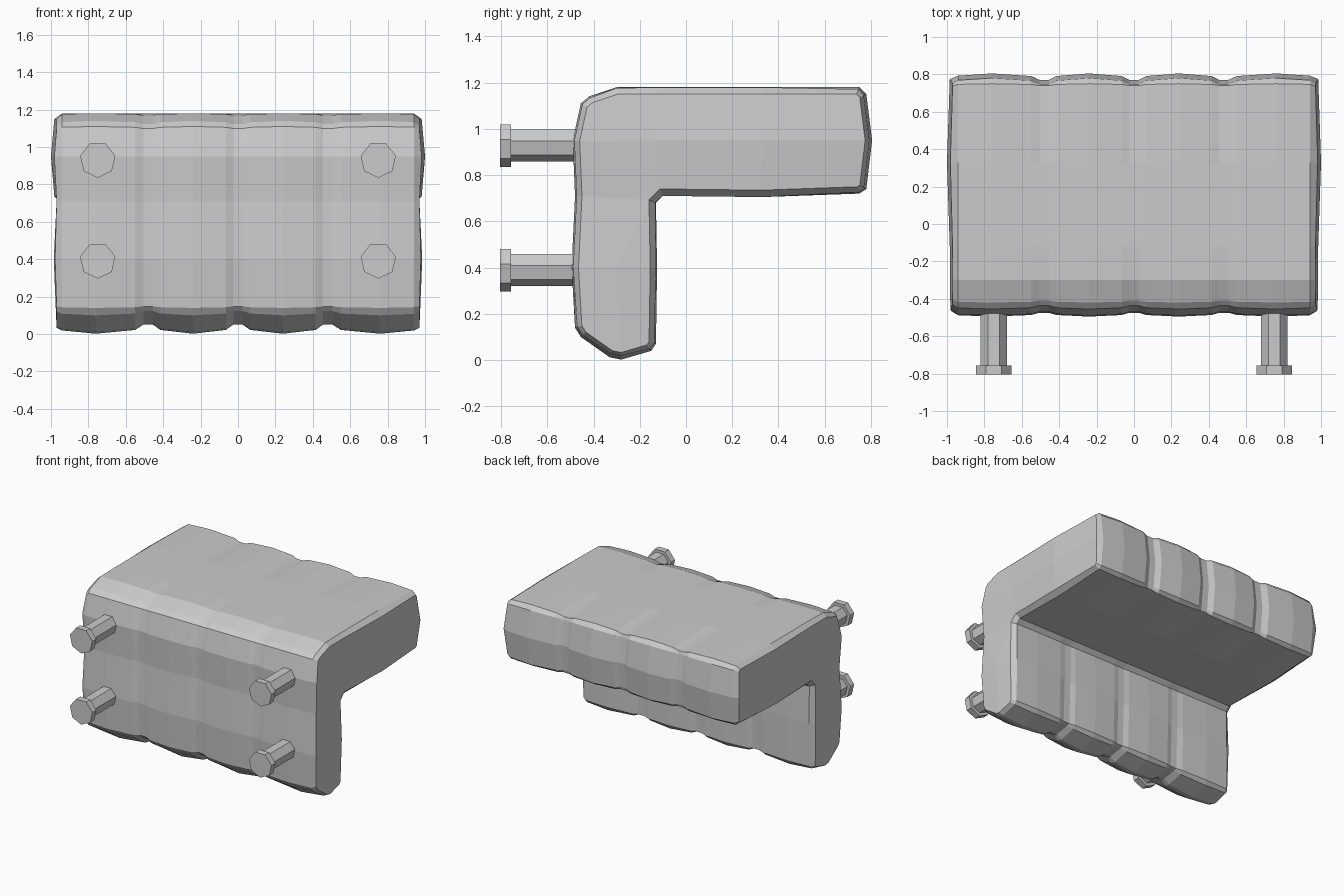
import bpy, bmesh
from math import pi
from mathutils import Vector, Matrix

if "Cube" in bpy.data.objects:
    bpy.data.objects.remove(bpy.data.objects["Cube"])

# L-shaped side profile: y, z, groove strength
P = [(-.30, 1.18, .3), (-.12, 1.18, .05), (.33, 1.18, .05), (.75, 1.18, .7),
     (.78, 1.15, 1), (.805, .95, 1), (.78, .74, .9), (.75, .72, .5),
     (.33, .705, 0), (-.10, .71, 0), (-.13, .68, .2), (-.125, .40, .4),
     (-.13, .07, .6), (-.15, .04, 1), (-.28, .002, 1.4), (-.33, .012, 1.4),
     (-.455, .10, 1), (-.48, .14, .8), (-.495, .40, .6), (-.48, .71, .6),
     (-.49, .95, .6), (-.455, 1.11, .6), (-.42, 1.14, .6)]
N = len(P)


def inward(i):
    """Mitred inward direction at profile point i."""
    a, b, c = (Vector(P[j % N][:2]) for j in (i - 1, i, i + 1))
    e, f = (b - a).normalized(), (c - b).normalized()
    n1, n2 = Vector((e.y, -e.x)), Vector((f.y, -f.x))
    m = (n1 + n2).normalized()
    return m / m.dot(n1)


IN = [inward(i) for i in range(N)]

# stations along x (bulges and grooves), mirrored: x, inset
half = [(0.025, .034), (.065, .014), (.24, 0), (.415, .014), (.455, .034),
        (.505, .034), (.55, .014), (.76, 0), (.94, .012)]
stations = [(-x, d) for x, d in reversed(half)] + half

bm = bmesh.new()
rings = []
for x, d in stations:
    rings.append([bm.verts.new((x, p[0] + IN[i].x * d * p[2], p[1] + IN[i].y * d * p[2]))
                  for i, p in enumerate(P)])

# bevelled ends
bulge = {5: .985, 2: .982, 8: .982, 20: .982, 11: .978, 18: .978}
ends = {}
for s in (-1, 1):
    ends[s] = [bm.verts.new((s * bulge.get(i, .97), p[0] + IN[i].x * .03, p[1] + IN[i].y * .03))
               for i, p in enumerate(P)]
rings = [ends[-1]] + rings + [ends[1]]
for a, b in zip(rings, rings[1:]):
    for i in range(N):
        j = (i + 1) % N
        bm.faces.new((a[i], a[j], b[j], b[i]))

# pillowed end caps around three high points
for s, r in ends.items():
    A, B, C = (bm.verts.new((s * x, y, z)) for x, y, z in
               ((1, .33, .95), (.985, -.12, .95), (.985, -.3, .4)))
    v = lambda *ids: [r[k] for k in ids]
    for f in ([A] + v(2, 3, 4, 5), [A] + v(5, 6, 7, 8), [A] + v(8, 9) + [B],
              [B] + v(1, 2) + [A], [B] + v(20, 21, 22, 0, 1), [B] + v(9, 10, 19, 20),
              [C] + v(10, 11), [C] + v(19, 10), [C] + v(18, 19),
              [C] + v(11, 12, 13, 14), [C] + v(14, 15, 16, 17, 18)):
        bm.faces.new(f)
bmesh.ops.recalc_face_normals(bm, faces=bm.faces)
me = bpy.data.meshes.new("padded_bracket")
bm.to_mesh(me)
bm.free()
bpy.context.collection.objects.link(bpy.data.objects.new("padded_bracket", me))


def bolt(name, x, z):
    """Seven-sided shaft and head pointing to the front, corner down."""
    b = bmesh.new()
    for rad, y0, y1 in ((.073, -.77, -.44), (.0965, -.805, -.757)):
        m = (Matrix.Translation((x, (y0 + y1) / 2, z)) @ Matrix.Rotation(pi / 2, 4, 'X')
             @ Matrix.Rotation(-pi / 2, 4, 'Z'))
        res = bmesh.ops.create_cone(b, cap_ends=True, segments=7, radius1=rad,
                                    radius2=rad, depth=y1 - y0)
        # put one corner on local +x before placing
        c = max(res["verts"], key=lambda w: w.co.x).co
        turn = Vector((c.x, c.y)).angle_signed(Vector((1, 0)))
        bmesh.ops.transform(b, matrix=m @ Matrix.Rotation(-turn, 4, 'Z'), verts=res["verts"])
    mesh = bpy.data.meshes.new(name)
    b.to_mesh(mesh)
    b.free()
    bpy.context.collection.objects.link(bpy.data.objects.new(name, mesh))


for sx, side in ((-.75, "left"), (.75, "right")):
    for z, level in ((.393, "lower"), (.932, "upper")):
        bolt(f"{level}_{side}_bolt", sx, z)
